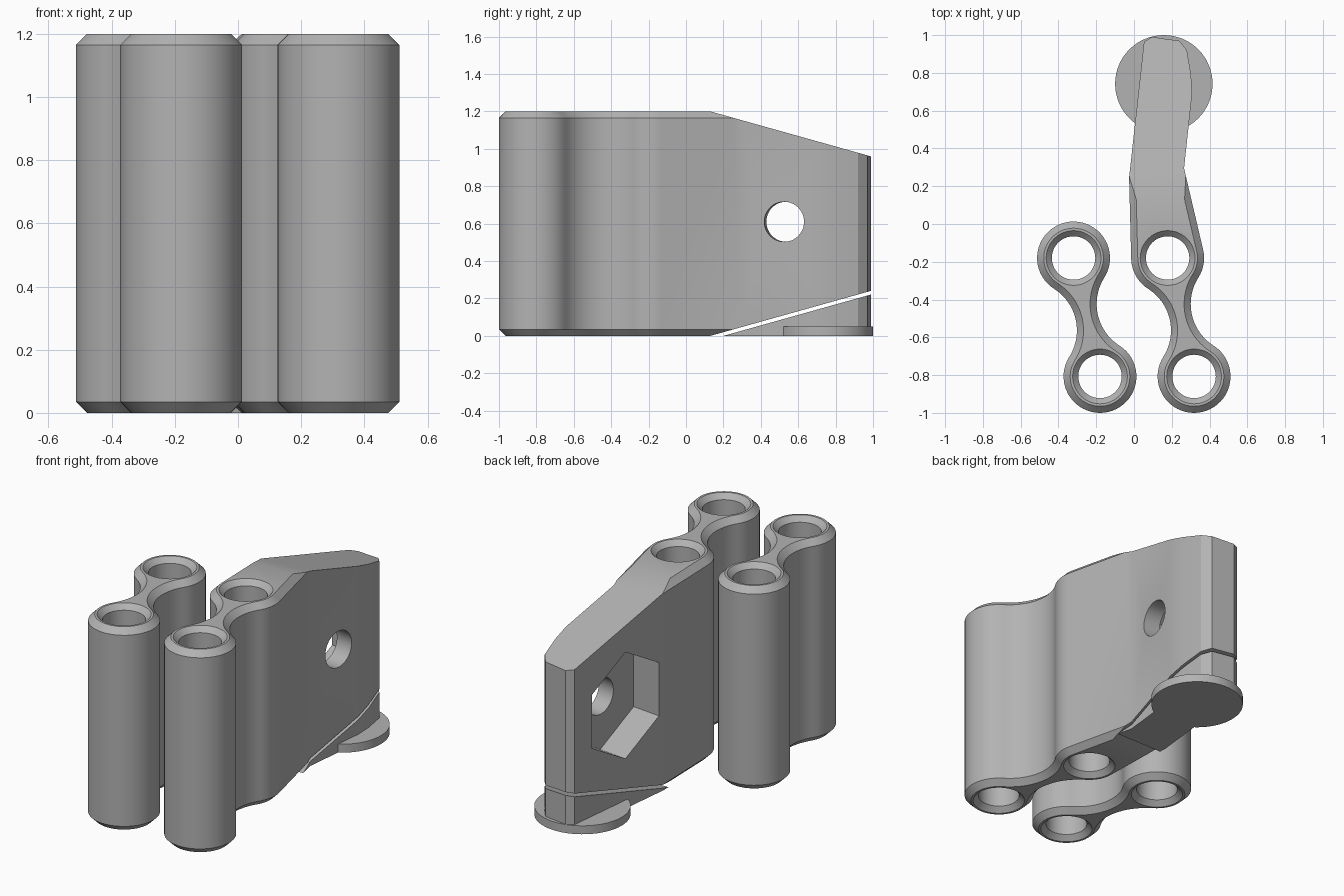
import bpy, bmesh
from math import pi, tau, atan2, radians, sqrt
from mathutils import Vector, Matrix

if "Cube" in bpy.data.objects:
    bpy.data.objects.remove(bpy.data.objects["Cube"])

grey = bpy.data.materials.new("light grey")
grey.use_nodes = True
COLOUR = (0.45, 0.45, 0.45, 1)
grey.diffuse_color = COLOUR
grey.node_tree.nodes["Principled BSDF"].inputs["Base Color"].default_value = COLOUR

H, R, WAIST, CHAMFER, SLOPE = 1.2, 0.193, 0.06, 0.035, 0.28


def polar(c, r, a):
    return c + Vector((r, 0)) @ Matrix.Rotation(-a, 2)


def arc(c, r, a0, a1, n, ccw=True):
    sweep = (a1 - a0) % tau if ccw else -((a0 - a1) % tau)
    return [polar(c, r, a0 + sweep * i / n) for i in range(n + 1)]


def heading(a, b):
    return atan2(b.y - a.y, b.x - a.x)


def link_outline(back, front, tail=None):
    """Two round ends joined by a waisted neck, with an optional tail at the back."""
    half = (front - back) / 2
    mid = back + half
    r = (half.length_squared + WAIST**2 - R**2) / (2 * (R - WAIST))
    side = Vector((-half.y, half.x)).normalized() * (r + WAIST)
    right, left = mid + side, mid - side
    pts = arc(front, R, heading(front, left), heading(front, right), 40)
    pts += arc(right, r, heading(right, front), heading(right, back), 20, False)[1:-1]
    start, end = heading(back, right), heading(back, left)
    if tail:
        pts += arc(back, R, start, radians(14), 16) + tail
        pts += arc(back, R, radians(182), end, 10)
    else:
        pts += arc(back, R, start, end, 40)
    pts += arc(left, r, heading(left, back), heading(left, front), 20, False)[1:-1]
    return pts


def inset(pts, d):
    """Offset a counter-clockwise outline inwards with mitred corners."""
    out = []
    for i, p in enumerate(pts):
        a = (p - pts[i - 1]).normalized()
        b = (pts[(i + 1) % len(pts)] - p).normalized()
        na, nb = Vector((-a.y, a.x)), Vector((-b.y, b.x))
        out.append(p + (na + nb) * d / (1 + na.dot(nb)))
    return out


def solid(name, layers, cuts=()):
    """Skin a stack of (outline, z) layers, then slice it by (point, outward normal) planes."""
    bm = bmesh.new()
    rings = [[bm.verts.new((p.x, p.y, z)) for p in pts] for pts, z in layers]
    n = len(rings[0])
    for lo, hi in zip(rings, rings[1:]):
        for i in range(n):
            j = (i + 1) % n
            bm.faces.new((lo[i], lo[j], hi[j], hi[i]))
    bm.faces.new(rings[0][::-1])
    bm.faces.new(rings[-1])
    for point, normal in cuts:
        geom = bm.verts[:] + bm.edges[:] + bm.faces[:]
        bmesh.ops.bisect_plane(bm, geom=geom, plane_co=point, plane_no=normal,
                               dist=1e-5, clear_outer=True)
        rim = [e for e in bm.edges if e.is_boundary]
        bmesh.ops.edgeloop_fill(bm, edges=rim)
    bmesh.ops.recalc_face_normals(bm, faces=bm.faces[:])
    mesh = bpy.data.meshes.new(name)
    bm.to_mesh(mesh)
    bm.free()
    mesh.materials.append(grey)
    ob = bpy.data.objects.new(name, mesh)
    bpy.context.collection.objects.link(ob)
    return ob


def chamfered(name, pts, cuts=()):
    small = inset(pts, CHAMFER)
    return solid(name, [(small, 0), (pts, CHAMFER), (pts, H - CHAMFER), (small, H)], cuts)


def carve(ob, cutter):
    cutter.hide_render = True
    mod = ob.modifiers.new("cut", 'BOOLEAN')
    mod.operation, mod.solver, mod.object = 'DIFFERENCE', 'EXACT', cutter
    bpy.context.view_layer.objects.active = ob
    bpy.ops.object.modifier_apply(modifier=mod.name)
    bpy.data.objects.remove(cutter)


def circle(c, r, n=48, turn=0):
    return [polar(c, r, turn + tau * i / n) for i in range(n)]


def bore(ob, c):
    """Vertical pin hole with a countersink at both ends."""
    wide, narrow = circle(c, 0.155), circle(c, 0.115)
    carve(ob, solid("bore_cutter", [(wide, -0.01), (narrow, 0.03),
                                    (narrow, H - 0.03), (wide, H + 0.01)]))


def finish(ob):
    bpy.ops.object.select_all(action='DESELECT')
    ob.select_set(True)
    bpy.context.view_layer.objects.active = ob
    bpy.ops.object.shade_smooth_by_angle(angle=radians(25))


back, front = Vector((-0.32, -0.18)), Vector((-0.18, -0.807))
shift = Vector((0.498, 0))

# Loose link
link = chamfered("loose_link", link_outline(back, front))
for c in (back, front):
    bore(link, c)

# Arm: the same link with a bent tail, sloped above and below
tail = [Vector(p) for p in ((0.265, 0.295), (0.307, 0.685), (0.302, 0.79), (0.28, 0.92),
                            (0.24, 0.97), (0.095, 0.99), (0.053, 0.965), (-0.026, 0.246))]
outline = link_outline(back + shift, front + shift, tail)
arm = chamfered("arm", outline, [((0, 0.13, H), (0, SLOPE, 1)),
                                 ((0, 0.13, 0), (0, SLOPE, -1))])
for c in (back, front):
    bore(arm, c + shift)

# Bolt hole and hexagonal nut pocket, square to the side of the tail
axis = Vector((-0.994, 0.106, 0))
mouth = Vector((0.007, 0.555, 0.61))
turn = Vector((0, 0, 1)).rotation_difference(axis).to_matrix().to_4x4()
frame = Matrix.Translation(mouth) @ Matrix((
    (0, axis.y, axis.x, 0), (0, -axis.x, axis.y, 0), (1, 0, 0, 0), (0, 0, 0, 1)))
origin = Vector((0, 0))
for ring, depth in ((circle(origin, 0.315, 6), 0.18), (circle(origin, 0.107), 0.6)):
    cutter = solid("bolt_cutter", [(ring, -depth), (ring, 0.2)])
    # bake the placement so that the cutter keeps outward normals
    cutter.data.transform(frame)
    if frame.determinant() < 0:
        cutter.data.flip_normals()
    carve(arm, cutter)

# Wedge under the tail, parted from the arm by a thin slit
wedge = solid("support_wedge", [(outline, 0), (outline, H)],
              [((0, 0.2, 0), (0, -SLOPE, 1))])

# Round foot pad
ring = circle(Vector((0.158, 0.742)), 0.258, 64)
pad = solid("foot_pad", [(ring, 0), (ring, 0.05)])

for ob in (link, arm, wedge, pad):
    finish(ob)
